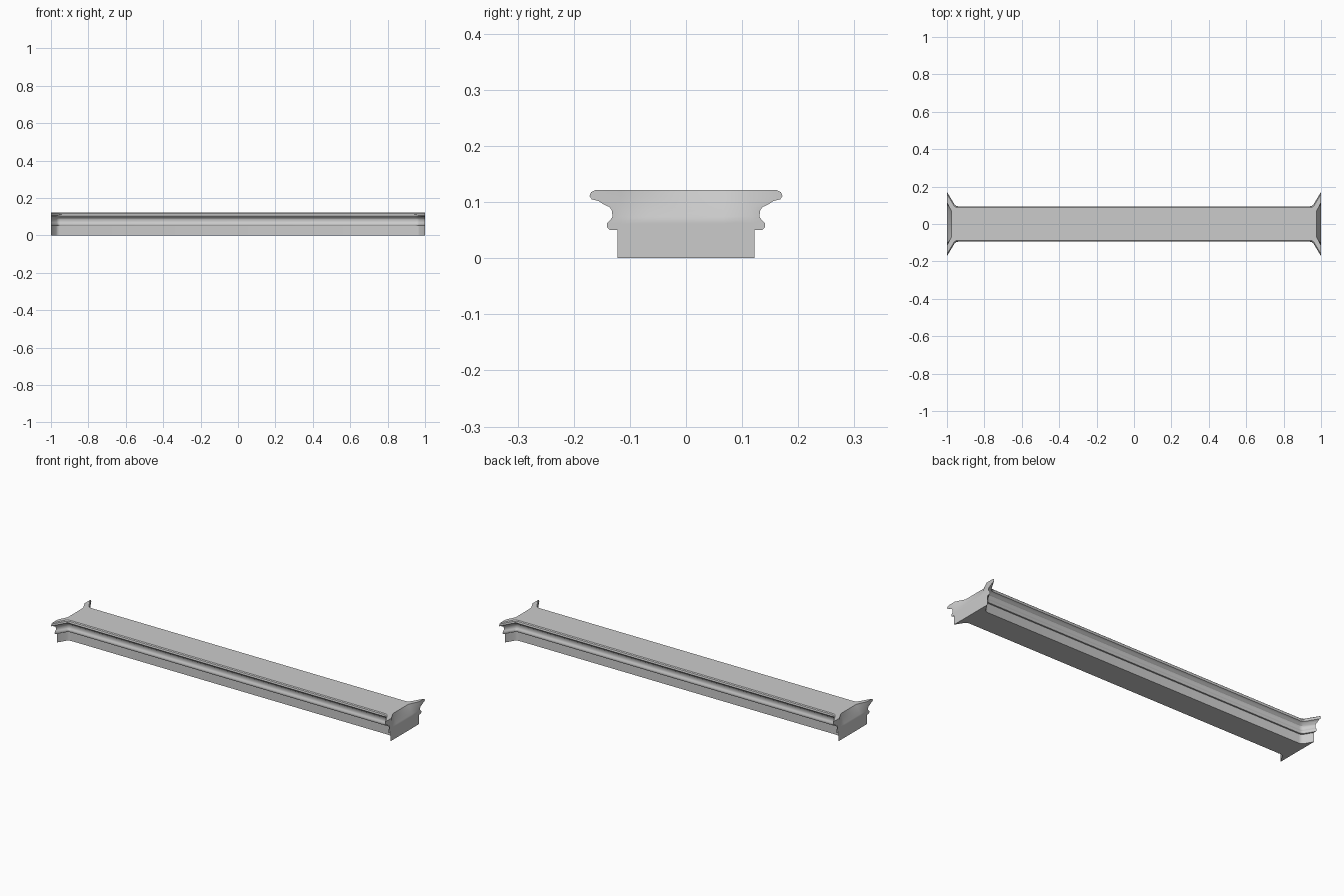
import bpy, bmesh, math

if "Cube" in bpy.data.objects:
    bpy.data.objects.remove(bpy.data.objects["Cube"])

# Half cross-section at the flared end: (y, z) from bottom to top
PROFILE = [(.122, 0), (.122, .050), (.136, .050), (.141, .055), (.141, .062),
           (.135, .068), (.131, .074), (.132, .085), (.136, .091), (.147, .096),
           (.156, .102), (.168, .105), (.172, .111), (.169, .118), (.160, .122)]
SLOPE = 1.67          # flare in y per unit x
INNER = .067          # half width of the straight core
TOP = PROFILE[-1][1]


def half_sections(y_end, z):
    """Points from the straight run out to the flared end at x = 1."""
    y = INNER + (y_end - .122) * .55
    x = 1 - (y_end - y) / SLOPE
    return [(x - .014, y, z), (x - .004, y + .002, z), (x + .005, y + .0085, z), (1, y_end, z)]


def recess(z):
    """How far the hollow in the end cap sinks in at height z."""
    return .025 * max(0, (z - .068) / (TOP - .068))


bm = bmesh.new()
n = len(PROFILE)

# Moulded sides: rings[side][section][row], sections run from -x to +x
rings = []
for side in (-1, 1):
    rows = []
    for y, z in PROFILE:
        h = half_sections(y, z)
        pts = [(-px, py, pz) for px, py, pz in reversed(h)] + h
        rows.append([bm.verts.new((px, side * py, pz)) for px, py, pz in pts])
    rings.append(rows)
    for a, b in zip(rows, rows[1:]):
        for i in range(len(a) - 1):
            bm.faces.new((a[i], a[i + 1], b[i + 1], b[i]))

# Hollow end caps, remembering the inner edge of top and bottom rows
edges = {}
for end in (-1, 1):
    lines = []
    for r, (y, z) in enumerate(PROFILE):
        c = 0 if end < 0 else -1
        left, right = rings[0][r][c], rings[1][r][c]
        inner = [bm.verts.new((end * (1 - d), py, z)) for d, py in
                 ((0, -.116), (recess(z), -INNER), (recess(z), INNER), (0, .116))]
        lines.append([left] + inner + [right])
    for a, b in zip(lines, lines[1:]):
        for i in range(5):
            bm.faces.new((a[i], a[i + 1], b[i + 1], b[i]))
    edges[end] = lines

# Flat top and underside
for r in (0, n - 1):
    lo, hi = rings[0][r], rings[1][r]
    m = len(lo)
    for i in range(1, m - 2):
        bm.faces.new((lo[i], lo[i + 1], hi[i + 1], hi[i]))
    bm.faces.new([lo[1]] + edges[-1][r] + [hi[1]])
    bm.faces.new([lo[m - 2]] + edges[1][r] + [hi[m - 2]])

bmesh.ops.recalc_face_normals(bm, faces=bm.faces)
mesh = bpy.data.meshes.new("moulded_beam")
bm.to_mesh(mesh)
bm.free()
beam = bpy.data.objects.new("moulded_beam", mesh)
bpy.context.collection.objects.link(beam)

# Plain light grey
grey = bpy.data.materials.new("light_grey")
grey.diffuse_color = (.6, .6, .6, 1)
grey.use_nodes = True
grey.node_tree.nodes["Principled BSDF"].inputs["Base Color"].default_value = grey.diffuse_color
mesh.materials.append(grey)

bpy.context.view_layer.objects.active = beam
beam.select_set(True)
bpy.ops.object.shade_smooth_by_angle(angle=math.radians(30))
